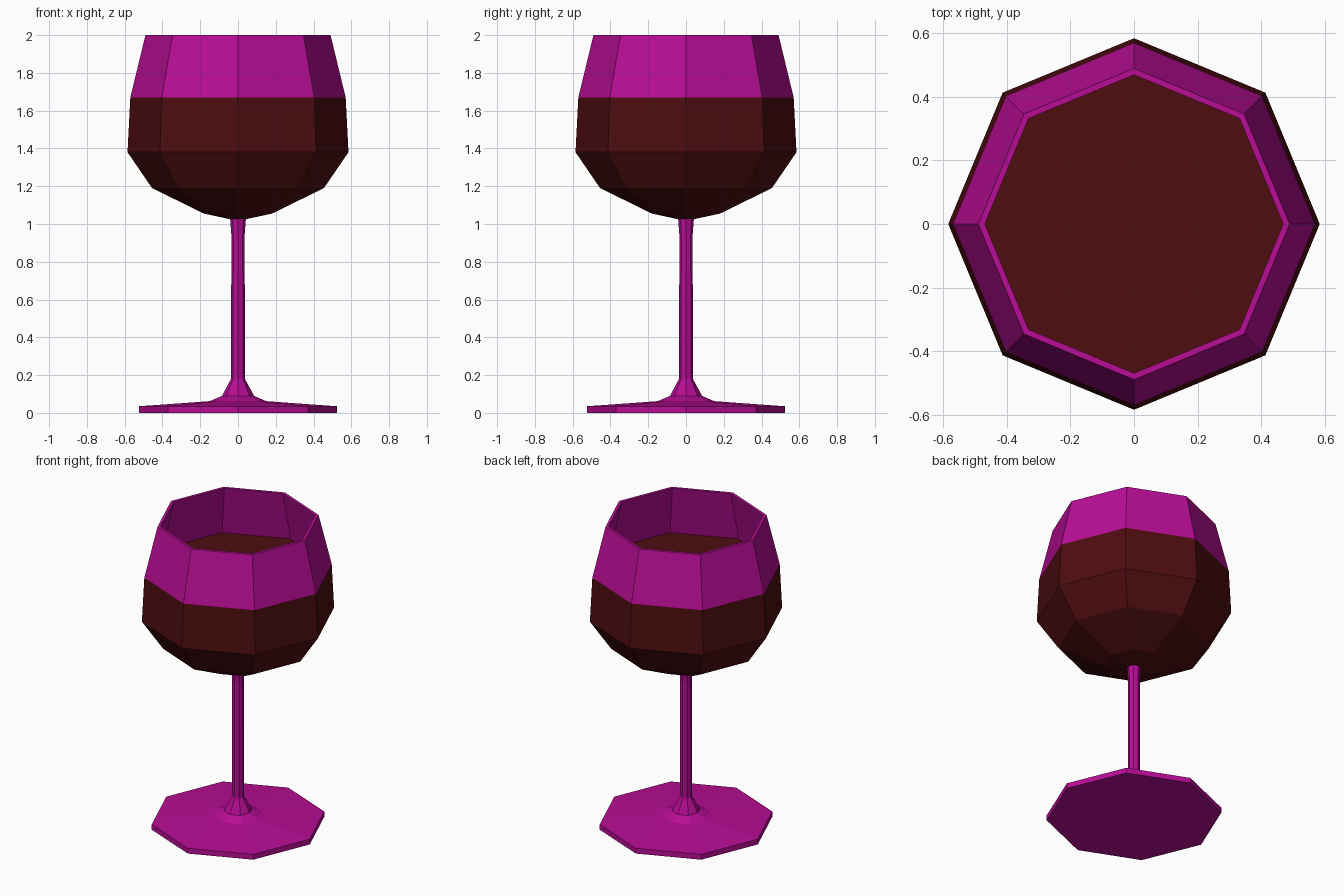
import bpy, bmesh, math

if "Cube" in bpy.data.objects:
    bpy.data.objects.remove(bpy.data.objects["Cube"])

SIDES = 8


def material(name, color):
    m = bpy.data.materials.new(name)
    m.diffuse_color = color
    m.use_nodes = True
    m.node_tree.nodes["Principled BSDF"].inputs["Base Color"].default_value = m.diffuse_color
    return m


def lathe(name, profile, mat, closed=False):
    """Revolve (radius, z) points into an eight-sided flat-faced solid."""
    bm = bmesh.new()
    rings = []
    for r, z in profile:
        if r == 0:
            rings.append([bm.verts.new((0, 0, z))] * SIDES)
        else:
            rings.append([bm.verts.new((r * math.cos(a), r * math.sin(a), z))
                          for a in (math.tau * i / SIDES for i in range(SIDES))])
    pairs = list(zip(rings, rings[1:]))
    if closed:
        pairs.append((rings[-1], rings[0]))
    for a, b in pairs:
        for i in range(SIDES):
            j = (i + 1) % SIDES
            quad = dict.fromkeys((a[i], a[j], b[j], b[i]))
            bm.faces.new(list(quad))
    bmesh.ops.recalc_face_normals(bm, faces=bm.faces[:])
    mesh = bpy.data.meshes.new(name)
    bm.to_mesh(mesh)
    bm.free()
    mesh.materials.append(mat)
    obj = bpy.data.objects.new(name, mesh)
    bpy.context.collection.objects.link(obj)
    return obj


glass = material("glass", (0.48, 0.004, 0.30, 1))
wine = material("wine", (0.075, 0.004, 0.005, 1))

# Foot and stem
lathe("foot_and_stem", [
    (0, 0), (0.525, 0), (0.525, 0.035), (0.15, 0.062), (0.085, 0.09),
    (0.037, 0.18), (0.037, 0.23), (0.035, 0.94), (0.042, 1.03), (0, 1.03)], glass)

# Filled lower bowl
lathe("wine_fill", [
    (0, 1.025), (0.04, 1.025), (0.18, 1.055), (0.455, 1.19),
    (0.585, 1.38), (0.57, 1.67), (0, 1.67)], wine)

# Clear upper bowl wall, open at the top
lathe("bowl_rim", [
    (0.57, 1.67), (0.49, 2.0), (0.47, 2.0), (0.55, 1.67)], glass, closed=True)
